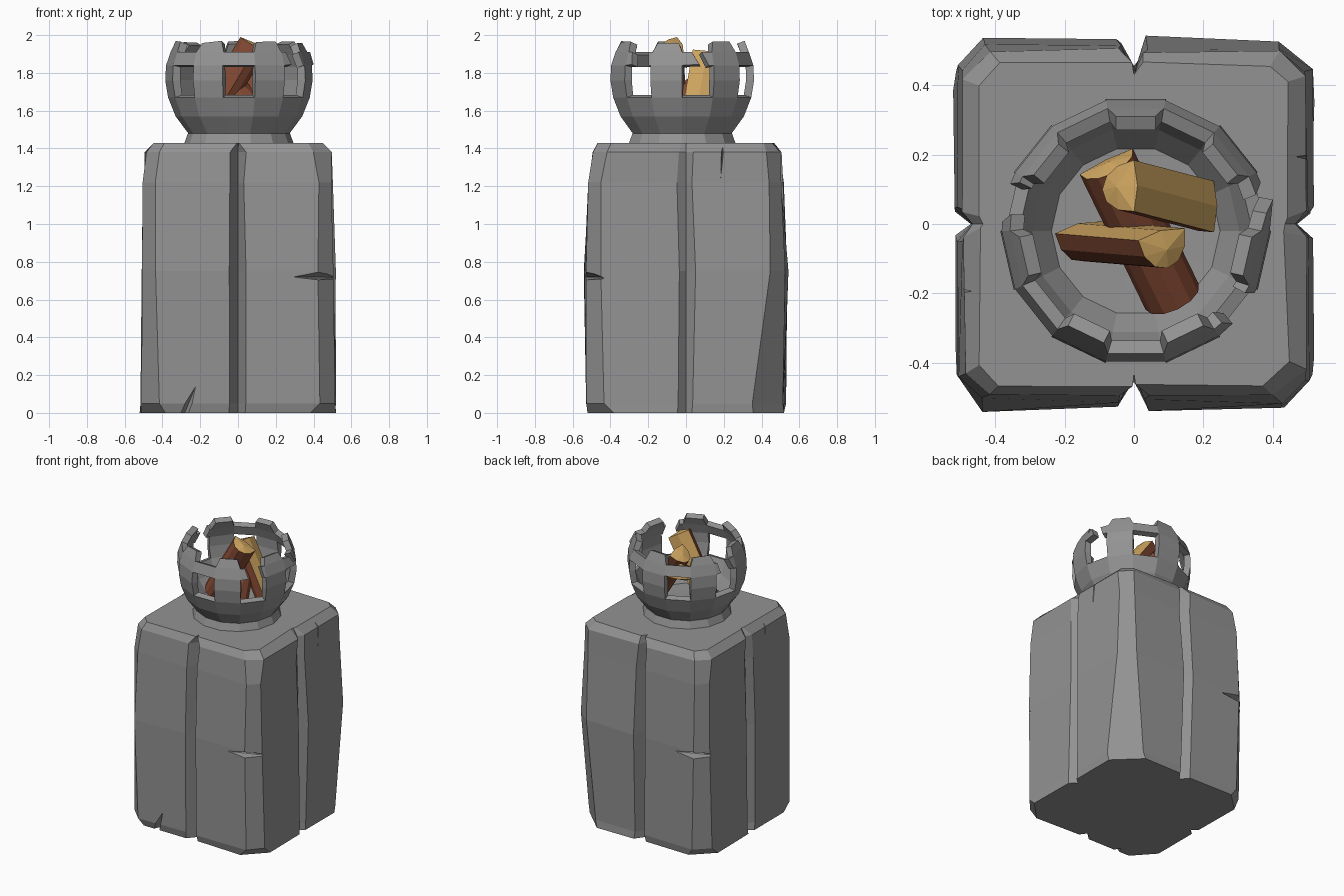
import bpy, bmesh, math, random
from mathutils import Vector

if "Cube" in bpy.data.objects:
    bpy.data.objects.remove(bpy.data.objects["Cube"])

random.seed(4)


def material(name, rgb):
    m = bpy.data.materials.new(name)
    m.diffuse_color = (*rgb, 1)
    m.use_nodes = True
    m.node_tree.nodes["Principled BSDF"].inputs["Base Color"].default_value = m.diffuse_color
    return m


STONE = material("grey stone", (0.29, 0.29, 0.29))
BARK = material("brown bark", (0.24, 0.07, 0.035))
WOOD = material("pale wood", (0.61, 0.37, 0.115))


def make(name, bm, *mats):
    me = bpy.data.meshes.new(name)
    bm.to_mesh(me)
    bm.free()
    for m in mats:
        me.materials.append(m)
    ob = bpy.data.objects.new(name, me)
    bpy.context.collection.objects.link(ob)
    return ob


def apply_modifier(ob, mod):
    bpy.context.view_layer.objects.active = ob
    bpy.ops.object.modifier_apply(modifier=mod.name)


def loft(bm, rings):
    n = len(rings[0])
    for a, b in zip(rings, rings[1:]):
        for i in range(n):
            j = (i + 1) % n
            bm.faces.new((a[i], a[j], b[j], b[i]))


# Pedestal: square block with chamfered corners and a V groove down each side
# z, half width x, half width y, chamfer, back right chamfer, groove half width, groove floor x, y
levels = [
    (0.00, 0.515, 0.515, 0.14, 0.17, 0.04, 0.47, 0.455),
    (0.05, 0.515, 0.522, 0.09, 0.16, 0.04, 0.47, 0.45),
    (0.75, 0.512, 0.535, 0.085, 0.10, 0.04, 0.465, 0.435),
    (1.22, 0.500, 0.510, 0.07, 0.07, 0.04, 0.465, 0.43),
    (1.38, 0.490, 0.500, 0.08, 0.08, 0.035, 0.465, 0.43),
    (1.43, 0.440, 0.460, 0.06, 0.06, 0.015, 0.435, 0.43),
]
bm = bmesh.new()
rings = []
for z, hx, hy, c, cbr, g, fx, fy in levels:
    ring = []
    for side in range(4):  # front, right, back, left
        half, out, floor = (hx, hy, fy) if side % 2 == 0 else (hy, hx, fx)
        c0 = cbr if side == 2 else c
        c1 = cbr if side == 1 else c
        for t, d in ((-half + c0, out), (-g, out), (0, floor), (g, out), (half - c1, out)):
            if d == out:
                d += random.uniform(-0.01, 0.008)
                t += random.uniform(-0.012, 0.012)
            x, y = t, -d
            for _ in range(side):
                x, y = -y, x
            ring.append(bm.verts.new((x, y, z)))
    rings.append(ring)
loft(bm, rings)
bm.faces.new(rings[0][::-1])
bm.faces.new(rings[-1])
bmesh.ops.recalc_face_normals(bm, faces=bm.faces)
pedestal = make("stone_pedestal", bm, STONE)


# Cracks: wedge shaped cuts
def crack(points):
    bm = bmesh.new()
    for p in points:
        bm.verts.new(p)
    bmesh.ops.convex_hull(bm, input=bm.verts)
    bmesh.ops.recalc_face_normals(bm, faces=bm.faces)
    cutter = make("crack_cutter", bm, STONE)
    cutter.hide_render = True
    mod = pedestal.modifiers.new("crack", "BOOLEAN")
    mod.operation = "DIFFERENCE"
    mod.solver = "EXACT"
    mod.object = cutter
    apply_modifier(pedestal, mod)
    bpy.data.objects.remove(cutter)


corner_cut = [(0.26, -0.55, 0.72), (0.54, -0.42, 0.71), (0.6, -0.6, 0.67),
              (0.6, -0.6, 0.81), (0.44, -0.46, 0.72)]
side_cut = [(0.54, 0.17, 1.02), (0.56, 0.225, 1.5), (0.56, 0.175, 1.5), (0.45, 0.2, 1.5)]
foot_cut = [(-0.2, -0.55, 0.2), (-0.35, -0.58, -0.02), (-0.23, -0.58, -0.02), (-0.29, -0.46, -0.02)]
for pts in (corner_cut, side_cut):
    crack(pts)
    crack([(-x, -y, z) for x, y, z in pts])
crack(foot_cut)

# Fire bowl: 14 sided shell with seven windows, broken ring and battlements
N, CX, CY = 14, 0.005, -0.02


def around(k, r, z):
    a = (k - 0.5) * 2 * math.pi / N
    return Vector((CX + r * math.sin(a), CY - r * math.cos(a), z))


profile = [(0.14, 1.465), (0.265, 1.475), (0.335, 1.57), (0.375, 1.67),
           (0.390, 1.76), (0.386, 1.84), (0.362, 1.91), (0.335, 1.968)]
broken = {2: (0.3, 0.15, 1.0), 4: (0.5, 0.35, 1.05), 10: (0.2, 0.3, 1.0)}
bm = bmesh.new()
rows = [[bm.verts.new(around(k, r, z)) for k in range(N)] for r, z in profile[:7]]
bm.faces.new(rows[0][::-1])
for i in range(6):
    for k in range(N):
        j = (k + 1) % N
        window = k % 2 == 0
        if i in (3, 4) and window:
            continue
        a, b, c, d = rows[i][k], rows[i][j], rows[i + 1][j], rows[i + 1][k]
        if i == 5 and k in broken:  # jagged stubs where the ring has snapped
            s, e, push = broken[k]
            (r0, z0), (r1, z1) = profile[5], profile[6]
            p = bm.verts.new(around(k + s, r0 * push, z0 + 0.005))
            q = bm.verts.new(around(k + s * 0.6, r1 * push, z1))
            bm.faces.new((a, p, q, d))
            p = bm.verts.new(around(k + 1 - e * 0.5, r0, z0))
            q = bm.verts.new(around(k + 1 - e, r1, z1))
            bm.faces.new((p, b, c, q))
            continue
        bm.faces.new((a, b, c, d))
for k in range(1, N, 2):
    r, z = profile[7]
    p, q = (bm.verts.new(around(k + t, r, z + random.uniform(-0.01, 0.004))) for t in (0.12, 0.88))
    bm.faces.new((rows[6][k], rows[6][(k + 1) % N], q, p))
bowl = make("fire_bowl", bm, STONE)
mod = bowl.modifiers.new("wall", "SOLIDIFY")
mod.thickness = 0.042
mod.offset = -1
apply_modifier(bowl, mod)

# Foot of the bowl
bm = bmesh.new()
foot = [[bm.verts.new(around(k, r, z)) for k in range(N)] for r, z in ((0.292, 1.42), (0.27, 1.48))]
loft(bm, foot)
bm.faces.new(foot[0][::-1])
bm.faces.new(foot[1])
make("bowl_foot", bm, STONE)


# Split logs: bark on the round back, pale wood on the split face and ends
def log(name, p0, p1, facing, half, depth):
    p0, p1, n = Vector(p0), Vector(p1), Vector(facing)
    axis = (p1 - p0).normalized()
    n = (n - axis * n.dot(axis)).normalized()
    w = axis.cross(n)
    bm = bmesh.new()
    ends = []
    for p in (p0, p1):
        ring = []
        for i in range(7):
            a = math.pi * i / 6
            ring.append(bm.verts.new(p + w * half * math.cos(a) - n * depth * math.sin(a)))
        ring.append(bm.verts.new(p + n * 0.012))  # ridge of the split face
        ends.append(ring)
    loft(bm, ends)
    for f in bm.faces:
        f.material_index = 0
    for f in bm.faces:
        if ends[0][7] in f.verts:
            f.material_index = 1
    for ring, s in zip(ends, (-1, 1)):
        tip = bm.verts.new(sum((v.co for v in ring), Vector()) / 8 + axis * s * 0.015)
        for i in range(8):
            bm.faces.new((ring[i], ring[(i + 1) % 8], tip)).material_index = 1
    bmesh.ops.recalc_face_normals(bm, faces=bm.faces)
    make(name, bm, BARK, WOOD)


log("log_lower", (0.11, -0.21, 1.55), (-0.08, 0.18, 1.76), (0, 0, -1), 0.085, 0.09)
log("log_back", (0.23, 0.05, 1.57), (0.0, 0.11, 1.91), (0.84, 0.1, 0.53), 0.075, 0.11)
log("log_front", (-0.16, -0.01, 1.55), (0.08, -0.03, 1.95), (-0.1, 0.95, 0.25), 0.08, 0.1)
